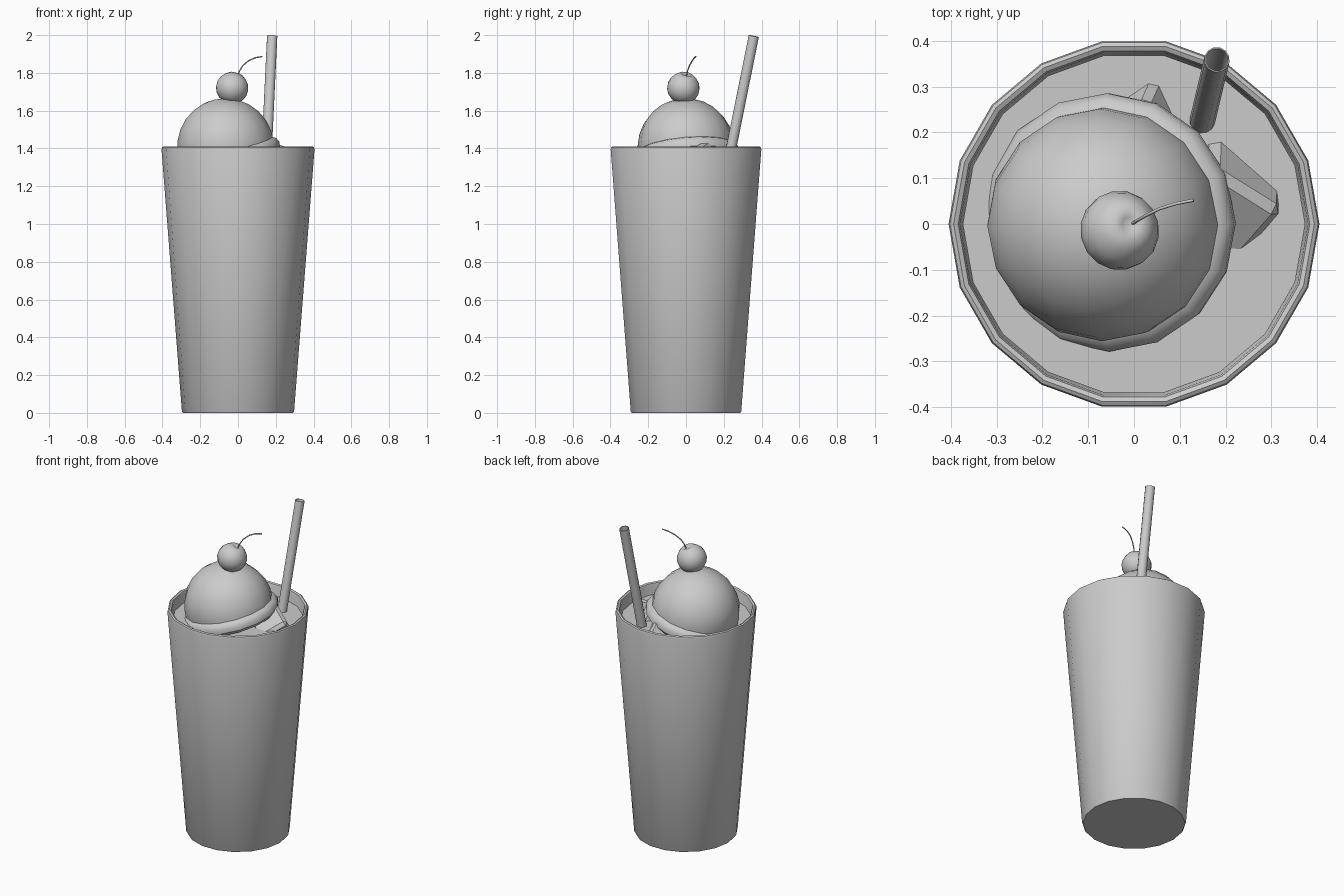
import bpy, bmesh, math
from mathutils import Vector, Matrix

if "Cube" in bpy.data.objects:
    bpy.data.objects.remove(bpy.data.objects["Cube"])


def finish(name, bm, angle=40):
    bmesh.ops.recalc_face_normals(bm, faces=bm.faces)
    mesh = bpy.data.meshes.new(name)
    bm.to_mesh(mesh)
    bm.free()
    obj = bpy.data.objects.new(name, mesh)
    bpy.context.collection.objects.link(obj)
    if angle:
        bpy.ops.object.select_all(action='DESELECT')
        obj.select_set(True)
        bpy.context.view_layer.objects.active = obj
        bpy.ops.object.shade_smooth_by_angle(angle=math.radians(angle))
    return obj


def lathe(name, profile, sides, matrix=Matrix(), angle=40):
    """Spin (radius, z) points around z; radius 0 makes a pole."""
    bm = bmesh.new()
    rings = []
    for r, z in profile:
        count = sides if r > 0 else 1
        rings.append([bm.verts.new((r * math.cos(2 * math.pi * i / sides),
                                    r * math.sin(2 * math.pi * i / sides), z))
                      for i in range(count)])
    for a, b in zip(rings, rings[1:]):
        for i in range(sides):
            j = (i + 1) % sides
            quad = [a[i % len(a)], a[j % len(a)], b[j % len(b)], b[i % len(b)]]
            bm.faces.new(list(dict.fromkeys(quad)))
    bmesh.ops.transform(bm, matrix=matrix, verts=bm.verts)
    return finish(name, bm, angle)


def aim(location, direction):
    return (Matrix.Translation(location)
            @ Vector(direction).to_track_quat('Z', 'Y').to_matrix().to_4x4())


# Tapered glass with a thick base and rounded lip
lathe("glass", [(0, 0), (0.292, 0), (0.297, 0.008), (0.405, 1.395), (0.402, 1.406),
                (0.394, 1.411), (0.384, 1.406), (0.380, 1.395), (0.278, 0.07), (0, 0.07)], 18)

# Drink filling the glass
lathe("drink", [(0, 0.075), (0.276, 0.075), (0.374, 1.34), (0, 1.34)], 18)

# Tilted scoop with a rolled brim
tilt, lean = math.radians(14), math.radians(20)
axis = Vector((-math.sin(tilt) * math.cos(lean), -math.sin(tilt) * math.sin(lean), math.cos(tilt)))
R = 0.256
dome = [(R * math.sin(math.radians(a)), R * math.cos(math.radians(a)))
        for a in (0, 14, 28, 42, 56, 70, 84)]
brim = [(0.254, -0.008), (0.271, -0.016), (0.283, -0.04), (0.281, -0.065), (0.26, -0.085), (0, -0.09)]
scoop_matrix = (Matrix.Translation((-0.066, 0, 1.41))
                @ Vector((0, 0, 1)).rotation_difference(axis).to_matrix().to_4x4())
lathe("ice_cream_scoop", dome + brim, 16, scoop_matrix)

# Cherry with a dimple where the stem starts
cherry = [(0, 0.066), (0.016, 0.073), (0.035, 0.079)]
cherry += [(0.087 * math.sin(math.radians(a)), 0.083 * math.cos(math.radians(a)))
           for a in (42, 62, 82, 102, 122, 142, 161)] + [(0, -0.08)]
lathe("cherry", cherry, 16, aim((-0.031, -0.014, 1.72), (0.3, 0.2, 1)), 60)

# Curved cherry stem
curve = bpy.data.curves.new("cherry_stem", 'CURVE')
curve.dimensions = '3D'
curve.bevel_depth = 0.0035
curve.bevel_resolution = 1
curve.use_fill_caps = True
spline = curve.splines.new('POLY')
path = [(-0.005, 0.0, 1.775), (0.008, 0.008, 1.81), (0.025, 0.018, 1.838),
        (0.055, 0.033, 1.864), (0.09, 0.044, 1.88), (0.13, 0.052, 1.887)]
spline.points.add(len(path) - 1)
for point, co in zip(spline.points, path):
    point.co = (*co, 1)
bpy.context.collection.objects.link(bpy.data.objects.new("cherry_stem", curve))

# Hollow leaning straw
top, direction = Vector((0.181, 0.359, 1.995)), Vector((0.028, 0.118, 0.585)).normalized()
lathe("straw", [(0.028, -1.5), (0.028, 0), (0.025, 0), (0.025, -1.5), (0.028, -1.5)],
      12, aim(top, direction))


# Ice cubes poking out of the drink
def ice_cube(name, location, size, rotation):
    bm = bmesh.new()
    bmesh.ops.create_cube(bm, size=size)
    bmesh.ops.bevel(bm, geom=bm.edges[:], offset=size * 0.1, segments=1, affect='EDGES')
    obj = finish(name, bm, 0)
    obj.location = location
    obj.rotation_euler = [math.radians(a) for a in rotation]


ice_cube("ice_cube_right", (0.195, 0.06, 1.30), 0.19, (28, 18, -32))
ice_cube("ice_cube_back", (0.02, 0.215, 1.295), 0.16, (20, -25, 25))
